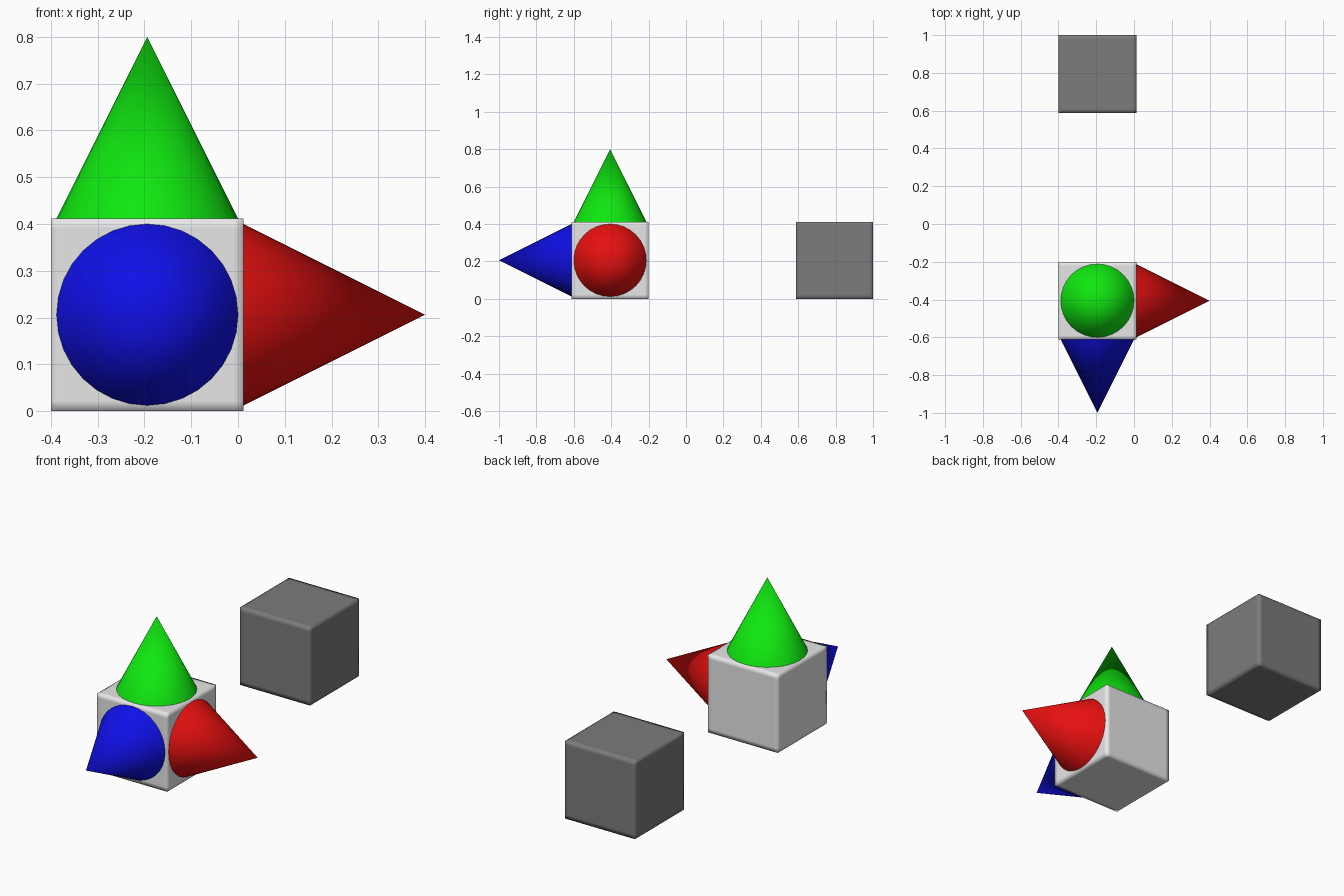
import bpy, bmesh, math
from mathutils import Vector, Matrix

if "Cube" in bpy.data.objects:
    bpy.data.objects.remove(bpy.data.objects["Cube"])

HALF = 0.206      # half side of a cube
CX = -0.194       # shared x centre
RIM = 0.022       # distance of the support loops from the cube edges
CONE_R, CONE_H = 0.194, 0.388


def material(name, rgb):
    m = bpy.data.materials.new(name)
    m.diffuse_color = (*rgb, 1)
    m.use_nodes = True
    m.node_tree.nodes["Principled BSDF"].inputs["Base Color"].default_value = m.diffuse_color
    return m


def add_object(name, bm, mat):
    mesh = bpy.data.meshes.new(name)
    bm.to_mesh(mesh)
    bm.free()
    mesh.materials.append(mat)
    ob = bpy.data.objects.new(name, mesh)
    bpy.context.collection.objects.link(ob)
    return ob


# Cube with support loops near every edge and smooth shading (soft-looking edges)
def cube(name, centre, mat):
    bm = bmesh.new()
    bmesh.ops.create_cube(bm, size=2 * HALF)
    for axis in range(3):
        for side in (-1, 1):
            n = Vector((0, 0, 0))
            n[axis] = side
            bmesh.ops.bisect_plane(bm, geom=bm.verts[:] + bm.edges[:] + bm.faces[:],
                                   plane_co=n * (HALF - RIM), plane_no=n)
    for f in bm.faces:
        f.smooth = True
    ob = add_object(name, bm, mat)
    ob.location = centre


# Cone standing on a cube face and pointing along the given direction
def cone(name, centre, direction, mat):
    d = Vector(direction)
    bm = bmesh.new()
    bmesh.ops.create_cone(bm, cap_ends=True, segments=32, radius1=CONE_R, radius2=0,
                          depth=CONE_H)
    bmesh.ops.remove_doubles(bm, verts=bm.verts, dist=1e-5)
    rot = Vector((0, 0, 1)).rotation_difference(d).to_matrix().to_4x4()
    bm.transform(Matrix.Translation(Vector(centre) + d * (HALF + CONE_H / 2)) @ rot)
    ob = add_object(name, bm, mat)
    bpy.ops.object.select_all(action='DESELECT')
    ob.select_set(True)
    bpy.context.view_layer.objects.active = ob
    bpy.ops.object.shade_smooth_by_angle(angle=math.radians(40))


white = material("white", (0.8, 0.8, 0.8))
grey = material("dark grey", (0.2, 0.2, 0.2))
red = material("red", (0.8, 0.005, 0.005))
green = material("green", (0.005, 0.8, 0.005))
blue = material("blue", (0.005, 0.005, 0.8))

# Axis marker: white cube with three cones
hub = (CX, -0.406, HALF)
cube("axis_cube", hub, white)
cone("right_cone", hub, (1, 0, 0), red)
cone("top_cone", hub, (0, 0, 1), green)
cone("front_cone", hub, (0, -1, 0), blue)

# Separate plain cube behind
cube("rear_cube", (CX, 0.794, HALF), grey)
